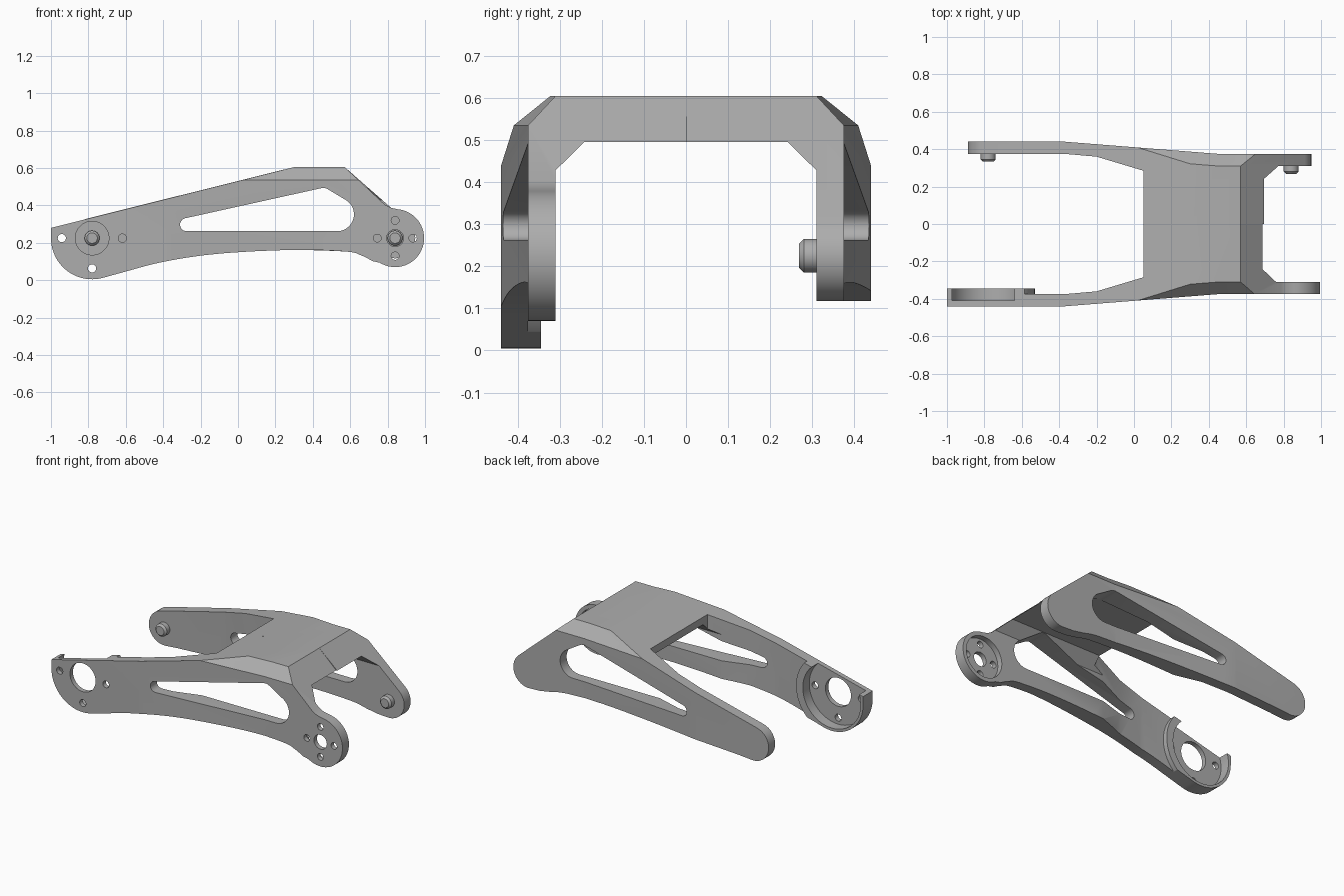
import bpy, bmesh, math
from mathutils import Vector

if "Cube" in bpy.data.objects:
    bpy.data.objects.remove(bpy.data.objects["Cube"])

grey = bpy.data.materials.new("mid_grey")
grey.diffuse_color = (0.42, 0.42, 0.42, 1)
grey.use_nodes = True
grey.node_tree.nodes["Principled BSDF"].inputs["Base Color"].default_value = grey.diffuse_color


def mesh_object(name, bm):
    bmesh.ops.recalc_face_normals(bm, faces=bm.faces)
    me = bpy.data.meshes.new(name)
    bm.to_mesh(me)
    bm.free()
    me.materials.append(grey)
    ob = bpy.data.objects.new(name, me)
    bpy.context.collection.objects.link(ob)
    return ob


def loft(name, rings):
    """Solid through matching closed rings of 3D points."""
    bm = bmesh.new()
    rows = [[bm.verts.new(p) for p in r] for r in rings]
    n = len(rows[0])
    for a, b in zip(rows, rows[1:]):
        for i in range(n):
            j = (i + 1) % n
            bm.faces.new((a[i], a[j], b[j], b[i]))
    bm.faces.new(rows[0])
    bm.faces.new(rows[-1])
    return mesh_object(name, bm)


def side_prism(name, pts, y0, y1):
    return loft(name, [[(x, y, z) for x, z in pts] for y in (y0, y1)])


def arc(cx, cz, r, a0, a1, n):
    angles = [math.radians(a0 + (a1 - a0) * i / n) for i in range(n + 1)]
    return [(cx + r * math.cos(a), cz + r * math.sin(a)) for a in angles]


def disc(name, c, r, y0, y1, n=40):
    return side_prism(name, arc(*c, r, 0, 360 * (n - 1) / n, n - 1), y0, y1)


def boolean(ob, cutter, op='DIFFERENCE'):
    mod = ob.modifiers.new("cut", 'BOOLEAN')
    mod.operation, mod.object, mod.solver = op, cutter, 'EXACT'
    bpy.context.view_layer.update()
    deps = bpy.context.evaluated_depsgraph_get()
    me = bpy.data.meshes.new_from_object(ob.evaluated_get(deps))
    ob.modifiers.clear()
    ob.data = me
    bpy.data.objects.remove(cutter)


def curve(pts, n=6):
    """Smooth run through the given points."""
    p = [Vector(q) for q in pts]
    p = [2 * p[0] - p[1]] + p + [2 * p[-1] - p[-2]]
    out = []
    for a, b, c, d in zip(p, p[1:], p[2:], p[3:]):
        for i in range(n):
            t = i / n
            out.append(tuple(0.5 * (2 * b + (c - a) * t + (2 * a - 5 * b + 4 * c - d) * t * t
                                    + (3 * b - a - 3 * c + d) * t ** 3)))
    return out + [tuple(p[-2])]


REAR, FORE = (-0.78, 0.225), (0.84, 0.225)   # the two pivot centres
ridge = [(0.57, 0.605), (0.30, 0.605)]

# Side outlines: the front arm has large hubs, the back arm small rounded ends
front_side = ([(-1, 0.28)] + arc(*REAR, 0.22, 180, 285, 22)
              + curve([(-0.66, 0.03), (-0.4, 0.098), (-0.1, 0.142), (0.3, 0.162), (0.58, 0.153),
                       (0.66, 0.132), (0.72, 0.102)])
              + arc(*FORE, 0.155, 238, 445, 32)
              + [(0.815, 0.388), (0.785, 0.404)] + ridge)
back_side = (arc(*REAR, 0.108, 104, 275, 16)
             + curve([(-0.68, 0.125), (-0.3, 0.145), (0, 0.157), (0.3, 0.162), (0.58, 0.153),
                      (0.68, 0.135), (0.76, 0.121)], 4)
             + arc(*FORE, 0.108, 265, 407, 16) + ridge)

# Body: both outlines, trimmed by a tapering envelope with chamfered shoulders
body = side_prism("bracket_body", front_side, -0.6, 0)
boolean(body, side_prism("back_half", back_side, 0, 0.6), 'UNION')


def section(x, w):
    half = [(w, -0.1), (w, 0.535), (w - 0.13, 0.675)]
    return [(x, y, z) for y, z in half] + [(x, -y, z) for y, z in reversed(half)]


boolean(body, loft("envelope", [section(*s) for s in
                                ((-1.1, 0.44), (-0.37, 0.44), (0.45, 0.375), (1.1, 0.375))]),
        'INTERSECT')

# Space between the arms: open at the rear, tunnel under the bridge
plan = [(-1.2, 0.375), (-0.37, 0.375), (-0.2, 0.36), (0.05, 0.285)]
plan += [(x, -y) for x, y in reversed(plan)]
boolean(body, loft("rear_opening", [[(x, y, z) for x, y in plan] for z in (-0.2, 0.9)]))
arch = [(0.31, -0.2), (0.31, 0.428), (0.242, 0.495)]
arch += [(-y, z) for y, z in reversed(arch)]
boolean(body, loft("tunnel", [[(x, y, z) for y, z in arch] for x in (-0.12, 1.2)]))

# Raised rim of the large rear hub
rim = disc("rim", REAR, 0.25, -0.42, -0.345, 56)
boolean(rim, side_prism("rim_trim", front_side, -0.6, 0), 'INTERSECT')
boolean(body, rim, 'UNION')

# Round recesses inside both front hubs
boolean(body, disc("rear_recess", REAR, 0.203, -0.41, -0.2, 56))
boolean(body, disc("fore_recess", FORE, 0.13, -0.345, -0.2, 48))

# Window through both arms
window = (arc(-0.275, 0.297, 0.035, 104, 270, 12) + arc(0.53, 0.352, 0.09, -90, 53, 14)
          + arc(0.455, 0.44, 0.053, 53, 104, 6))
boolean(body, side_prism("window", window, -0.7, 0.7))

# Pivot and screw holes in the front arm
holes = [(REAR, 0.09), (FORE, 0.045)]
holes += [((REAR[0] + dx, REAR[1] + dz), 0.022) for dx, dz in ((-0.162, 0), (0.162, 0), (0, -0.162))]
holes += [((FORE[0] + dx, FORE[1] + dz), 0.021)
          for dx, dz in ((-0.095, 0), (0.095, 0), (0, -0.095), (0, 0.095))]
for c, r in holes:
    boolean(body, disc("hole", c, r, -0.7, -0.2, 36 if r > 0.04 else 18))

# Pivot pegs on the inside of the back arm
parts = [body]
for name, c, y in (("rear_peg", REAR, 0.38), ("fore_peg", FORE, 0.315)):
    rings = [[(x, y - d, z) for x, z in arc(*c, r, 0, 348.75, 31)]
             for d, r in ((0, 0.04), (0.035, 0.04), (0.047, 0.028))]
    parts.append(loft(name, rings))

for ob in parts:
    bpy.ops.object.select_all(action='DESELECT')
    ob.select_set(True)
    bpy.context.view_layer.objects.active = ob
    bpy.ops.object.shade_smooth_by_angle(angle=math.radians(25))
